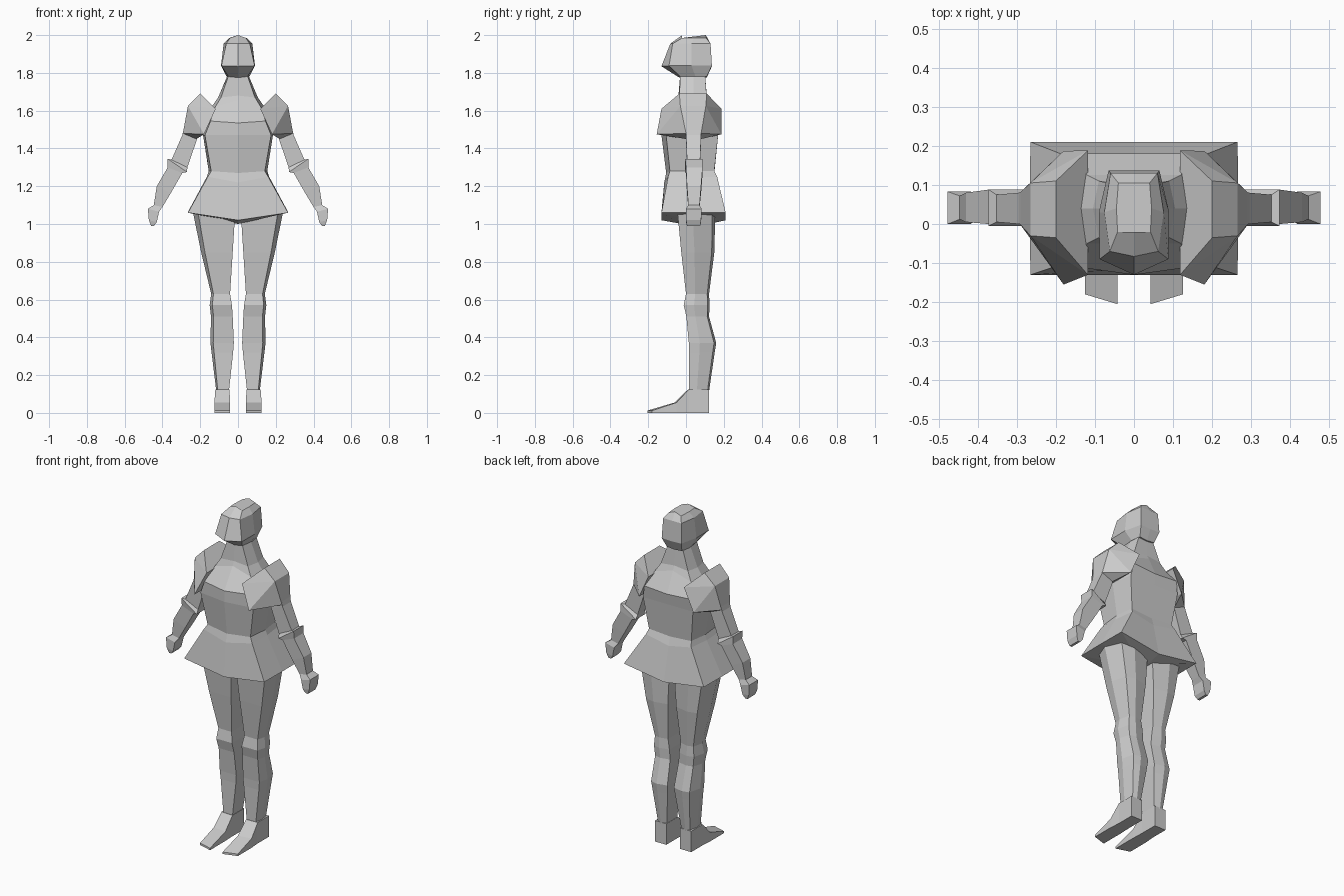
import bpy, bmesh

grey = bpy.data.materials.new("plain grey")
grey.diffuse_color = (0.6, 0.6, 0.6, 1)


def finish(name, bm):
    bmesh.ops.recalc_face_normals(bm, faces=bm.faces)
    me = bpy.data.meshes.new(name)
    bm.to_mesh(me)
    bm.free()
    me.materials.append(grey)
    ob = bpy.data.objects.new(name, me)
    bpy.context.collection.objects.link(ob)
    return ob


def loft(name, rings):
    """Skin a list of equal point rings and cap both ends."""
    bm = bmesh.new()
    vs = [[bm.verts.new(p) for p in r] for r in rings]
    n = len(rings[0])
    for a, b in zip(vs, vs[1:]):
        for i in range(n):
            j = (i + 1) % n
            bm.faces.new((a[i], a[j], b[j], b[i]))
    bm.faces.new(vs[0])
    bm.faces.new(vs[-1])
    return finish(name, bm)


def hull(name, pts):
    bm = bmesh.new()
    for p in pts:
        bm.verts.new(p)
    bmesh.ops.convex_hull(bm, input=bm.verts)
    bmesh.ops.delete(bm, geom=[v for v in bm.verts if not v.link_faces], context='VERTS')
    return finish(name, bm)


def body_ring(z, zc, yc, wf, yf, ws, ym, wb, yb):
    """Symmetric ring: centre front, front corner, side, back corner, centre back."""
    half = [(wf, yf, z), (ws, ym, z), (wb, yb, z)]
    return ([(0, yc, zc)] + half + [(0, yb, zc)]
            + [(-x, y, h) for x, y, h in reversed(half)])


# Torso with flared skirt, collar and neck
loft("torso_and_skirt", [body_ring(*r) for r in (
    (1.03, 1.00, -0.02, 0.10, -0.02, 0.12, 0.05, 0.10, 0.12),
    (1.06, 1.02, -0.13, 0.265, -0.13, 0.267, 0.04, 0.265, 0.21),
    (1.25, 1.22, -0.115, 0.16, -0.095, 0.165, 0.04, 0.15, 0.165),
    (1.28, 1.27, -0.105, 0.142, -0.085, 0.155, 0.04, 0.14, 0.15),
    (1.47, 1.47, -0.13, 0.175, -0.105, 0.185, 0.04, 0.165, 0.17),
    (1.545, 1.535, -0.13, 0.145, -0.11, 0.18, 0.04, 0.15, 0.18),
    (1.62, 1.655, -0.05, 0.12, -0.05, 0.14, 0.04, 0.12, 0.125),
    (1.67, 1.68, -0.04, 0.09, -0.035, 0.105, 0.04, 0.09, 0.11),
    (1.80, 1.80, -0.03, 0.045, -0.03, 0.05, 0.04, 0.045, 0.10),
)])

# Faceted head with jutting face
loft("head", [body_ring(*r) for r in (
    (1.78, 1.775, -0.035, 0.05, -0.03, 0.06, 0.05, 0.05, 0.11),
    (1.838, 1.835, -0.13, 0.088, -0.09, 0.09, 0.03, 0.065, 0.137),
    (1.955, 1.955, -0.083, 0.062, -0.07, 0.076, 0.03, 0.06, 0.13),
    (1.985, 2.0, -0.02, 0.042, -0.02, 0.045, 0.04, 0.04, 0.105),
)])

for s, side in ((1, "left"), (-1, "right")):
    # Angular shoulder guard
    hull(side + "_shoulder_guard", [(s * x, y, z) for x, y, z in (
        (0.20, -0.035, 1.69), (0.20, 0.11, 1.69),
        (0.265, -0.03, 1.625), (0.265, 0.105, 1.625),
        (0.118, -0.13, 1.61), (0.118, 0.188, 1.61),
        (0.18, -0.155, 1.475), (0.18, 0.187, 1.475),
        (0.292, 0.0, 1.48), (0.292, 0.08, 1.48),
        (0.22, 0.0, 1.45), (0.22, 0.08, 1.45))])

    # Arm, elbow cuff and hand: inner x, z, outer x, z, front y, back y
    arm = []
    for xi, zi, xo, zo, yf, yb in (
            (0.20, 1.52, 0.27, 1.58, 0.0, 0.08),
            (0.22, 1.44, 0.295, 1.47, 0.0, 0.08),
            (0.268, 1.30, 0.352, 1.34, 0.005, 0.075),
            (0.27, 1.275, 0.372, 1.345, -0.005, 0.088),
            (0.295, 1.27, 0.372, 1.30, 0.0, 0.088),
            (0.355, 1.165, 0.43, 1.20, 0.005, 0.08),
            (0.40, 1.09, 0.446, 1.10, 0.012, 0.072),
            (0.418, 1.065, 0.477, 1.08, 0.0, 0.083),
            (0.43, 1.01, 0.472, 1.02, 0.0, 0.08),
            (0.445, 0.99, 0.46, 0.99, 0.005, 0.075)):
        arm.append([(s * xi, yf, zi), (s * xo, yf, zo),
                    (s * xo, yb, zo), (s * xi, yb, zi)])
    loft(side + "_arm", arm)

    # Leg: z, inner x, outer x, front y, back y
    leg = []
    for z, xi, xo, yf, yb in (
            (1.06, 0.015, 0.238, -0.045, 0.155),
            (0.85, 0.028, 0.195, -0.025, 0.15),
            (0.63, 0.042, 0.142, 0.0, 0.122),
            (0.57, 0.032, 0.15, -0.012, 0.125),
            (0.51, 0.028, 0.143, 0.002, 0.122),
            (0.37, 0.022, 0.146, 0.015, 0.16),
            (0.32, 0.026, 0.14, 0.017, 0.152),
            (0.115, 0.048, 0.115, 0.015, 0.122)):
        w, d = xo - xi, yb - yf
        leg.append([(s * x, y, z) for x, y in (
            (xi, yf), (xo - 0.12 * w, yf), (xo, yf + 0.4 * d),
            (xo - 0.15 * w, yb - 0.08 * d), (xi + 0.5 * w, yb),
            (xi, yb - 0.1 * d))])
    loft(side + "_leg", leg)

    # Wedge foot: x inner, outer, y inner, y outer, top z
    loft(side + "_foot", [
        [(s * xi, yi, 0), (s * xo, yo, 0), (s * xo, yo, zt), (s * xi, yi, zt)]
        for xi, xo, yi, yo, zt in (
            (0.042, 0.125, -0.205, -0.18, 0.012),
            (0.042, 0.125, -0.06, -0.05, 0.055),
            (0.045, 0.12, 0.012, 0.015, 0.125),
            (0.045, 0.12, 0.122, 0.122, 0.125))])
